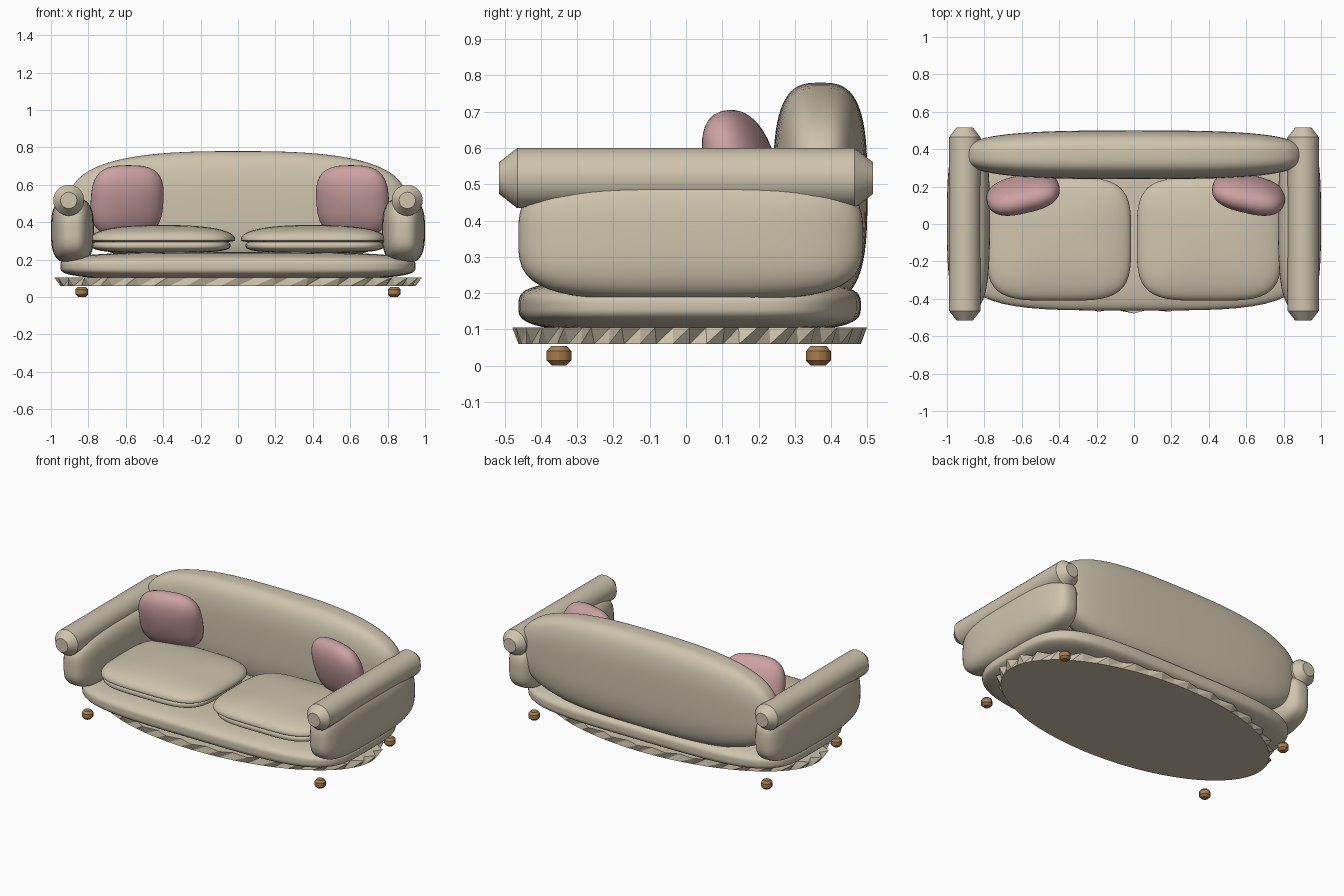
import bpy, bmesh, math

if "Cube" in bpy.data.objects:
    bpy.data.objects.remove(bpy.data.objects["Cube"])


def material(name, rgb):
    m = bpy.data.materials.new(name)
    m.diffuse_color = (*rgb, 1)
    m.use_nodes = True
    m.node_tree.nodes["Principled BSDF"].inputs["Base Color"].default_value = m.diffuse_color
    return m


CREAM = material("cream_fabric", (0.62, 0.55, 0.42))
PINK = material("pink_fabric", (0.61, 0.36, 0.36))
WOOD = material("brown_wood", (0.40, 0.21, 0.08))


def finish(name, bm, mat, loc, rot=(0, 0, 0), smooth=35):
    bmesh.ops.recalc_face_normals(bm, faces=bm.faces)
    mesh = bpy.data.meshes.new(name)
    bm.to_mesh(mesh)
    bm.free()
    mesh.materials.append(mat)
    ob = bpy.data.objects.new(name, mesh)
    bpy.context.collection.objects.link(ob)
    ob.location, ob.rotation_euler = loc, rot
    if smooth:
        bpy.ops.object.select_all(action='DESELECT')
        ob.select_set(True)
        bpy.context.view_layer.objects.active = ob
        bpy.ops.object.shade_smooth_by_angle(angle=math.radians(smooth))
    return ob


def puff(name, mat, loc, half, axis, p, q, rot=(0, 0, 0), under=1, cuts=15):
    """Padded block: exponent p rounds the outline seen along axis, q the padding."""
    bm = bmesh.new()
    bmesh.ops.create_cube(bm, size=2)
    bmesh.ops.subdivide_edges(bm, edges=bm.edges[:], cuts=cuts, use_grid_fill=True)
    i, j = [k for k in range(3) if k != axis]
    for v in bm.verts:
        c = v.co
        outline = (abs(c[i]) ** p + abs(c[j]) ** p) ** (q / p)
        c = c / (outline + abs(c[axis]) ** q) ** (1 / q)
        v.co = [c[k] * half[k] for k in range(3)]
        if v.co.z < 0:
            v.co.z *= under
    return finish(name, bm, mat, loc, rot)


def lathe(name, mat, loc, profile, sides, rot=(0, 0, 0)):
    """Closed turned shape from (radius, height) pairs."""
    bm = bmesh.new()
    rings = [[bm.verts.new((r * math.cos(2 * math.pi * k / sides),
                            r * math.sin(2 * math.pi * k / sides), z))
              for k in range(sides)] for r, z in profile]
    for a, b in zip(rings, rings[1:]):
        for k in range(sides):
            n = (k + 1) % sides
            bm.faces.new((a[k], a[n], b[n], b[k]))
    bm.faces.new(rings[0])
    bm.faces.new(rings[-1])
    return finish(name, bm, mat, loc, rot, 30)


# Padded base and tall back
puff("seat_base", CREAM, (0, 0.01, 0.165), (0.95, 0.472, 0.075), 2, 4.2, 3.5, cuts=19)
puff("backrest", CREAM, (0, 0.37, 0.48), (0.905, 0.13, 0.30), 1, 2.8, 3.1, cuts=19)

# Pleated oval skirt with a flat underside
bm = bmesh.new()
low, top = [], []
COUNT = 64
for k in range(COUNT):
    t = 2 * math.pi * k / COUNT
    x, y = math.cos(t), math.sin(t)
    flare = 1.035 if k % 2 == 0 else 0.985
    low.append(bm.verts.new((0.95 * x, 0.472 * y, 0.06)))
    top.append(bm.verts.new((0.95 * x * flare, 0.472 * y * flare, 0.105)))
for k in range(COUNT):
    n = (k + 1) % COUNT
    bm.faces.new((low[k], low[n], top[n]))
    bm.faces.new((low[k], top[n], top[k]))
bm.faces.new(low)
bm.faces.new(top)
finish("skirt", bm, CREAM, (0, 0.01, 0), smooth=0)

for side, s in (("left", -1), ("right", 1)):
    # Arm panel and the rolled bolster on top of it
    puff(side + "_arm", CREAM, (s * 0.885, 0.013, 0.355), (0.115, 0.475, 0.175), 0, 3.6, 3)
    lathe(side + "_arm_roll", CREAM, (s * 0.905, 0, 0.517),
          [(0.044, -0.515), (0.083, -0.465), (0.083, 0.465), (0.044, 0.515)],
          20, (math.pi / 2, 0, 0))
    # Seat cushion: thin lower pad and domed upper pad
    puff(side + "_cushion_pad", CREAM, (s * 0.41, -0.08, 0.275), (0.37, 0.315, 0.04), 2, 4, 3)
    puff(side + "_cushion", CREAM, (s * 0.403, -0.08, 0.305), (0.388, 0.33, 0.08), 2, 4, 2.4,
         under=0.25)
    # Throw pillow leaning forward
    puff(side + "_pillow", PINK, (s * 0.603 + 0.01, 0.16, 0.515), (0.198, 0.088, 0.195), 1, 3, 2.2,
         rot=(math.radians(16), 0, math.radians(-13 * s)), cuts=9)
    # Bun feet
    for end, y in (("front", -0.35), ("back", 0.365)):
        lathe(f"{side}_{end}_foot", WOOD, (s * 0.835, y, 0),
              [(0.02, 0), (0.034, 0.014), (0.034, 0.04), (0.022, 0.054)], 12)
